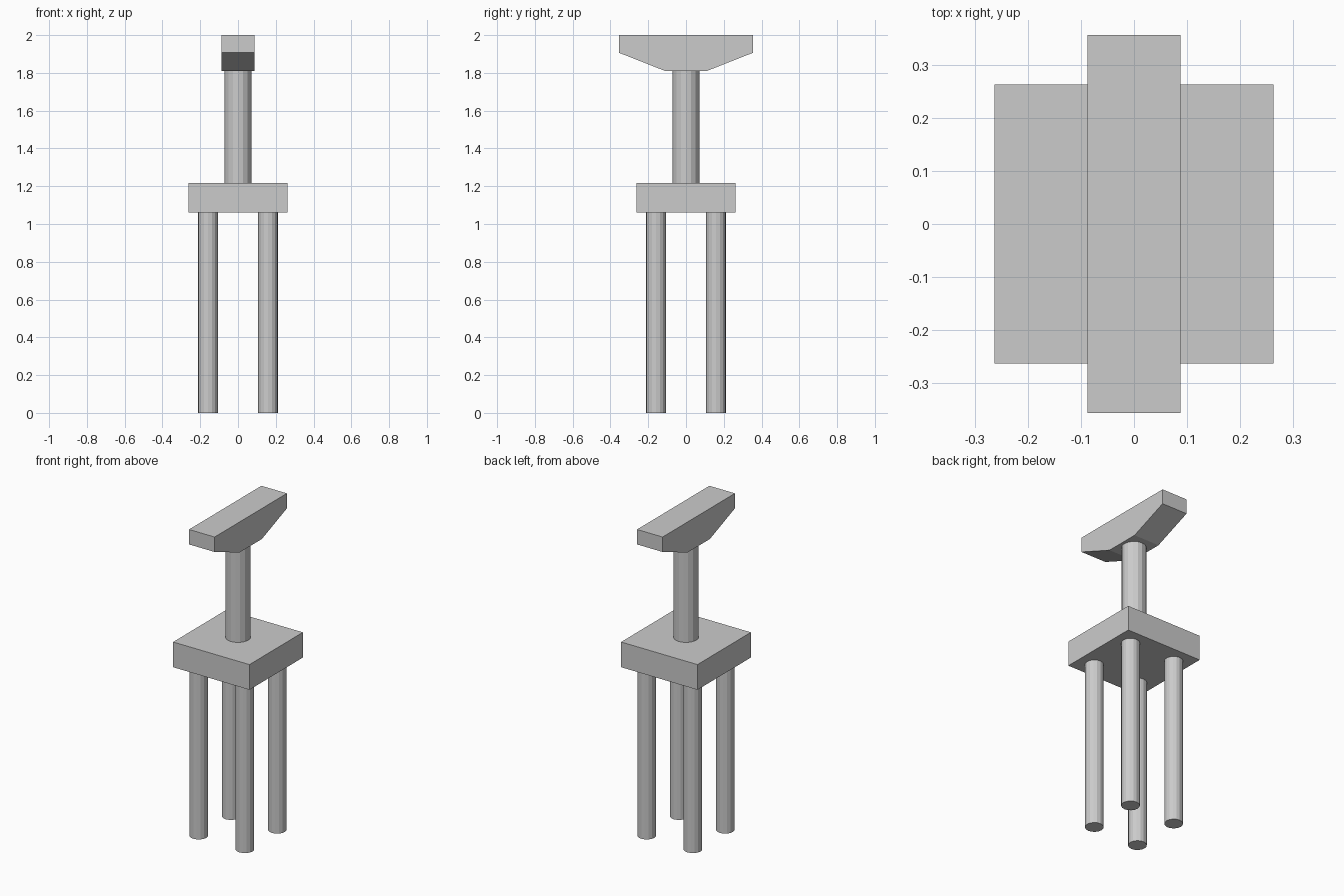
import bpy
import bmesh
from mathutils import Matrix, Vector

cube = bpy.data.objects.get("Cube")
if cube:
    bpy.data.objects.remove(cube, do_unlink=True)

# Single plain grey
grey = bpy.data.materials.new("plain grey")
grey.use_nodes = True
colour = (0.6, 0.6, 0.6, 1)
grey.diffuse_color = colour
grey.node_tree.nodes["Principled BSDF"].inputs["Base Color"].default_value = colour


def finish(name, bm):
    bmesh.ops.recalc_face_normals(bm, faces=bm.faces)
    mesh = bpy.data.meshes.new(name)
    bm.to_mesh(mesh)
    bm.free()
    mesh.materials.append(grey)
    obj = bpy.data.objects.new(name, mesh)
    bpy.context.collection.objects.link(obj)
    return obj


def post(name, x, y, radius, bottom, top):
    bm = bmesh.new()
    bmesh.ops.create_cone(bm, cap_ends=True, segments=16, radius1=radius,
                          radius2=radius, depth=top - bottom,
                          matrix=Matrix.Translation((x, y, (bottom + top) / 2)))
    return finish(name, bm)


def prism(name, profile, half_width):
    # Extrude a (y, z) outline along x
    bm = bmesh.new()
    face = bm.faces.new([bm.verts.new((-half_width, y, z)) for y, z in profile])
    result = bmesh.ops.extrude_face_region(bm, geom=[face])
    verts = [v for v in result["geom"] if isinstance(v, bmesh.types.BMVert)]
    bmesh.ops.translate(bm, verts=verts, vec=Vector((2 * half_width, 0, 0)))
    return finish(name, bm)


LEG_TOP, SLAB_TOP, COLUMN_TOP = 1.06, 1.217, 1.81

# Four legs
for side, x in (("left", 0.159), ("right", -0.159)):
    for end, y in (("front", -0.159), ("back", 0.159)):
        post(f"{end}_{side}_leg", x, y, 0.053, 0, LEG_TOP)

# Square slab and the column on it
s = 0.263
prism("base_slab", [(-s, LEG_TOP), (s, LEG_TOP), (s, SLAB_TOP), (-s, SLAB_TOP)], s)
post("column", 0, 0, 0.071, SLAB_TOP, COLUMN_TOP)

# Tapered beam head
half = [(0.11, COLUMN_TOP), (0.356, 1.907), (0.356, 2.0)]
prism("beam_head", half + [(-y, z) for y, z in reversed(half)], 0.088)
